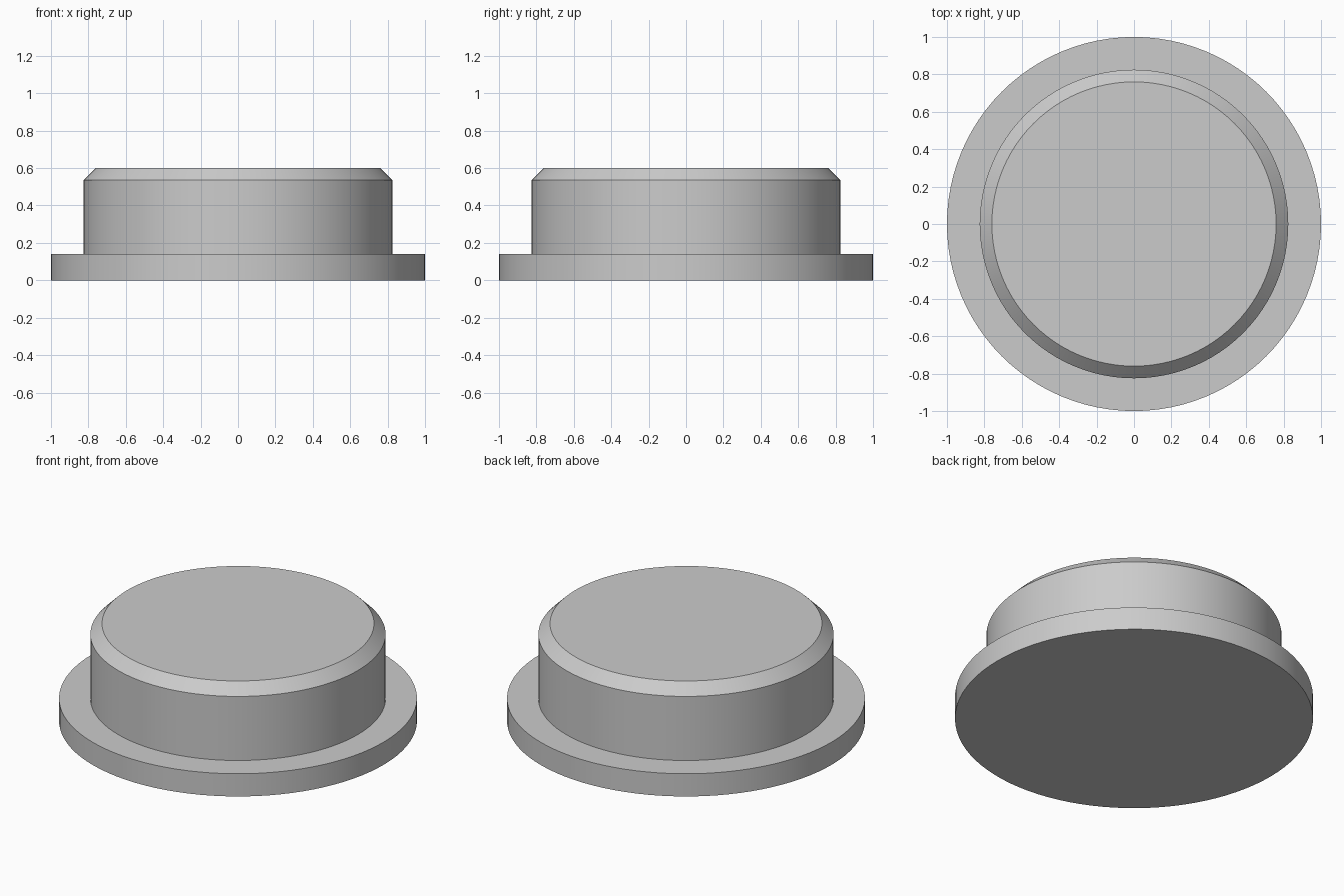
import bpy, bmesh, math

if "Cube" in bpy.data.objects:
    bpy.data.objects.remove(bpy.data.objects["Cube"])

SIDES = 96

grey = bpy.data.materials.new("plain grey")
grey.diffuse_color = (0.6, 0.6, 0.6, 1)
grey.use_nodes = True
grey.node_tree.nodes["Principled BSDF"].inputs["Base Color"].default_value = grey.diffuse_color


def turned_part(name, profile):
    """Closed solid of revolution from (radius, height) points, bottom to top."""
    bm = bmesh.new()
    rings = [[bm.verts.new((r * math.cos(2 * math.pi * i / SIDES),
                            r * math.sin(2 * math.pi * i / SIDES), z))
              for i in range(SIDES)] for r, z in profile]
    for low, high in zip(rings, rings[1:]):
        for i in range(SIDES):
            j = (i + 1) % SIDES
            bm.faces.new((low[i], low[j], high[j], high[i]))
    bm.faces.new(rings[0][::-1])
    bm.faces.new(rings[-1])
    mesh = bpy.data.meshes.new(name)
    bm.to_mesh(mesh)
    bm.free()
    mesh.materials.append(grey)
    obj = bpy.data.objects.new(name, mesh)
    bpy.context.collection.objects.link(obj)
    bpy.ops.object.select_all(action='DESELECT')
    obj.select_set(True)
    bpy.context.view_layer.objects.active = obj
    bpy.ops.object.shade_smooth_by_angle(angle=math.radians(30))
    return obj


# Wide flange, stepped body and chamfered top edge in one profile
turned_part("flanged_plug", [(1.0, 0.0), (1.0, 0.14), (0.825, 0.14),
                             (0.825, 0.535), (0.76, 0.6)])
